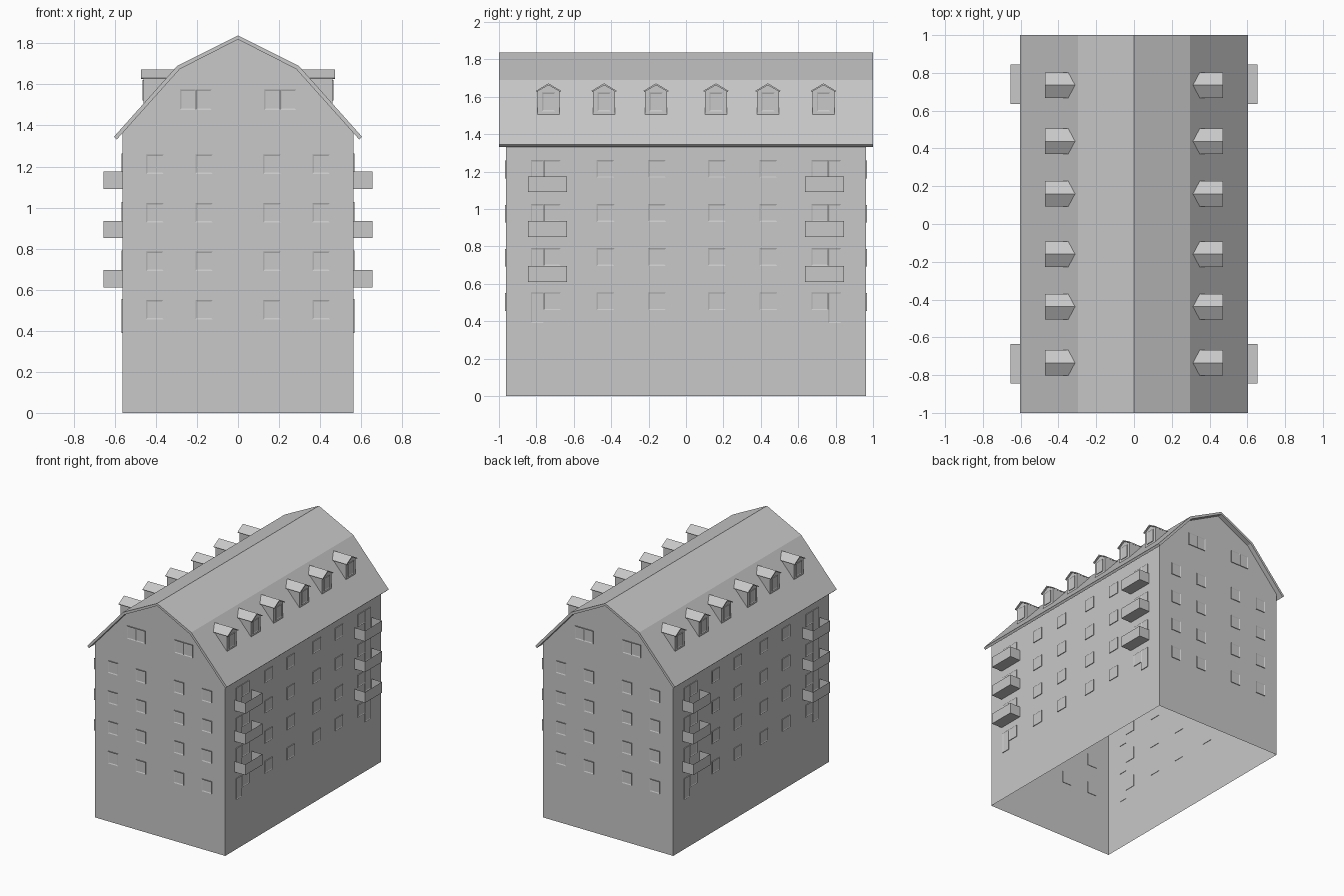
import bpy, bmesh
from mathutils import Matrix, Vector

if "Cube" in bpy.data.objects:
    bpy.data.objects.remove(bpy.data.objects["Cube"])

grey = bpy.data.materials.new("plain grey")
grey.use_nodes = True
colour = (0.58, 0.58, 0.58, 1)
grey.diffuse_color = colour
grey.node_tree.nodes["Principled BSDF"].inputs["Base Color"].default_value = colour

WALL_X, WALL_Y = 0.563, 0.962
STOREY = 0.236
EAVE, KINK, RIDGE = (0.604, 1.345), (0.296, 1.69), (0, 1.838)


def finish(name, bm):
    bmesh.ops.recalc_face_normals(bm, faces=bm.faces)
    mesh = bpy.data.meshes.new(name)
    bm.to_mesh(mesh)
    bm.free()
    mesh.materials.append(grey)
    obj = bpy.data.objects.new(name, mesh)
    bpy.context.collection.objects.link(obj)
    return obj


def prism(bm, points, direction):
    """Extrude a closed outline of 3D points along a direction."""
    face = bm.faces.new([bm.verts.new(p) for p in points])
    out = bmesh.ops.extrude_face_region(bm, geom=[face], use_keep_orig=True)
    moved = [g for g in out["geom"] if isinstance(g, bmesh.types.BMVert)]
    bmesh.ops.translate(bm, verts=moved, vec=direction)


def box(bm, centre, size):
    matrix = Matrix.Translation(centre) @ Matrix.Diagonal((*size, 1))
    verts = bmesh.ops.create_cube(bm, size=1, matrix=matrix)["verts"]
    faces = list({f for v in verts for f in v.link_faces})
    for f in faces:
        f.normal_update()
    return faces


def window(bm, axis, side, wall, u, z, width, height):
    """Thin framed plate on a wall facing along axis (0 = x, 1 = y)."""
    centre, size = [u, u, z], [width, width, height]
    centre[axis], size[axis] = side * (wall + 0.001), 0.009
    faces = box(bm, centre, size)
    outer = [f for f in faces if f.normal[axis] * side > 0.9]
    bmesh.ops.inset_individual(bm, faces=outer, thickness=0.01, depth=-0.003)


def mirrored(half):
    """Complete a half outline that ends on the centre line."""
    return half + [(-x, z) for x, z in reversed(half[:-1])]


# Walls, open underneath
bm = bmesh.new()
outline = mirrored([(WALL_X, 0), (WALL_X, 1.367), (0.284, 1.68), (0, 1.824)])
prism(bm, [(x, -WALL_Y, z) for x, z in outline], (0, 2 * WALL_Y, 0))
floor = [f for f in bm.faces if all(v.co.z < 0.01 for v in f.verts)]
bmesh.ops.delete(bm, geom=floor, context="FACES")
finish("walls", bm)

# Two-pitch roof slab
bm = bmesh.new()
upper = mirrored([EAVE, KINK, RIDGE])
lower = mirrored([(0.59, 1.332), (0.284, 1.674), (0, 1.819)])
prism(bm, [(x, -1, z) for x, z in upper + lower[::-1]], (0, 2, 0))
finish("roof", bm)

# Windows on the gable ends
bm = bmesh.new()
for side in (-1, 1):
    for x in (-0.405, -0.165, 0.165, 0.405):
        for row in range(4):
            window(bm, 1, side, WALL_Y, x, 0.503 + row * STOREY, 0.085, 0.095)
    for x in (-0.205, 0.205):
        for pane in (-0.039, 0.039):
            window(bm, 1, side, WALL_Y, x + pane, 1.525, 0.078, 0.1)
finish("gable_windows", bm)

# Windows and balcony doors on the long sides
bm = bmesh.new()
for side in (-1, 1):
    for row in range(4):
        z = 0.507 + row * STOREY
        for y in (-0.43, -0.155, 0.165, 0.44):
            window(bm, 0, side, WALL_X, y, z, 0.095, 0.095)
        for end in (-1, 1):
            window(bm, 0, side, WALL_X, end * 0.715, z, 0.09, 0.095)
            window(bm, 0, side, WALL_X, end * 0.795, z - 0.035, 0.07, 0.165)
finish("side_windows", bm)

# Balconies, open on top and against the wall
bm = bmesh.new()
for side in (-1, 1):
    for end in (-1, 1):
        for row in range(3):
            centre = (side * 0.609, end * 0.74, 0.653 + row * 0.24)
            faces = box(bm, centre, (0.092, 0.21, 0.084))
            spare = [f for f in faces
                     if f.normal.z > 0.9 or f.normal.x * side < -0.9]
            bmesh.ops.delete(bm, geom=spare, context="FACES")
finish("balconies", bm)

# Dormers, trimmed where they meet the lower roof slope
body = [(-0.058, 1.45), (0.058, 1.45), (0.058, 1.634), (0, 1.666), (-0.058, 1.634)]
cover = [(-0.067, 1.632), (0, 1.672), (0.067, 1.632), (0.063, 1.626),
         (0, 1.662), (-0.063, 1.626)]
for side, label in ((-1, "right"), (1, "left")):
    bm = bmesh.new()
    for y in (-0.735, -0.438, -0.16, 0.16, 0.438, 0.735):
        for shape, front in ((body, 0.46), (cover, 0.472)):
            prism(bm, [(side * 0.2, y + u, z) for u, z in shape],
                  (side * (front - 0.2), 0, 0))
    slope = Vector((side * (KINK[1] - EAVE[1]), 0, EAVE[0] - KINK[0])).normalized()
    bmesh.ops.bisect_plane(
        bm, geom=bm.verts[:] + bm.edges[:] + bm.faces[:], clear_inner=True,
        plane_co=Vector((side * KINK[0], 0, KINK[1])) - slope * 0.005,
        plane_no=slope)
    for y in (-0.735, -0.438, -0.16, 0.16, 0.438, 0.735):
        window(bm, 0, side, 0.46, y, 1.572, 0.07, 0.1)
    finish(label + "_dormers", bm)
